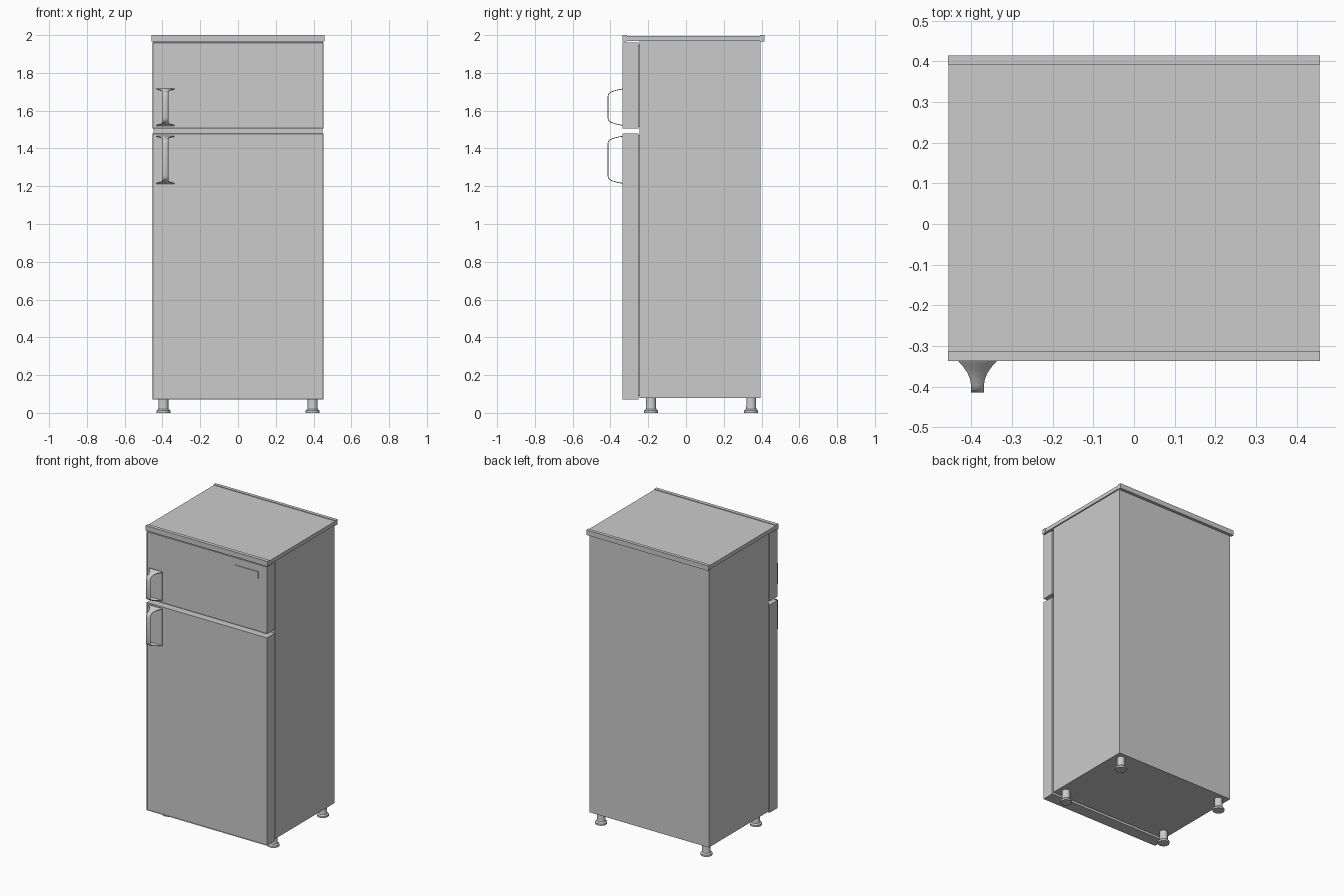
import bpy, bmesh, math
from mathutils import Vector

if "Cube" in bpy.data.objects:
    bpy.data.objects.remove(bpy.data.objects["Cube"])


def finish(name, bm, smooth=False):
    bmesh.ops.recalc_face_normals(bm, faces=bm.faces)
    me = bpy.data.meshes.new(name)
    bm.to_mesh(me)
    bm.free()
    ob = bpy.data.objects.new(name, me)
    bpy.context.collection.objects.link(ob)
    if smooth:
        bpy.ops.object.select_all(action='DESELECT')
        ob.select_set(True)
        bpy.context.view_layer.objects.active = ob
        bpy.ops.object.shade_smooth_by_angle(angle=math.radians(35))
    return ob


def box_bm(x, y, z):
    bm = bmesh.new()
    bmesh.ops.create_cube(bm, size=1)
    for v in bm.verts:
        v.co = Vector([(a + b) / 2 + c * (b - a) for (a, b), c in zip((x, y, z), v.co)])
    return bm


def box(name, x, y, z):
    return finish(name, box_bm(x, y, z))


def door(name, z0, z1):
    # slab with a thin raised rim around the front panel
    bm = box_bm((-0.452, 0.452), (-0.335, -0.252), (z0, z1))
    bm.normal_update()
    front = min(bm.faces, key=lambda f: f.calc_center_median().y)
    bmesh.ops.inset_region(bm, faces=[front], thickness=0.004)
    for v in front.verts:
        v.co.y += 0.005
    finish(name, bm)


def half_width(y):
    # handle flares out concavely towards the door
    t = max(0.0, min(1.0, (-0.335 - y) / 0.06))
    return 0.016 + 0.034 * (1 - t) ** 1.9


def handle(name, z0, z1):
    # side profile of the strap: upper arm, then its mirror image
    arm = [(-0.330, 0.0), (-0.338, 0.001), (-0.350, 0.003), (-0.365, 0.006), (-0.380, 0.010),
           (-0.394, 0.015), (-0.403, 0.020), (-0.410, 0.028), (-0.413, 0.040)]
    path = [(y, z1 - d) for y, d in arm] + [(y, z0 + d) for y, d in reversed(arm)]
    bm = bmesh.new()
    cx = -0.385
    rows = [[bm.verts.new((cx + s * half_width(y), y, z)) for s in (-1, 1)] for y, z in path]
    for a, b in zip(rows, rows[1:]):
        bm.faces.new((a[0], a[1], b[1], b[0]))
    ob = finish(name, bm, True)
    mod = ob.modifiers.new("thickness", 'SOLIDIFY')
    mod.thickness = 0.004
    mod.offset = 0
    box(name + "_plate", (cx - 0.05, cx + 0.05), (-0.331, -0.336), (z0, z1))


def foot(name, x, y):
    # lathed foot
    profile = [(0, 0), (0.037, 0), (0.037, 0.012), (0.028, 0.020), (0.026, 0.03), (0.026, 0.085), (0, 0.085)]
    bm = bmesh.new()
    vs = [bm.verts.new((r, 0, z)) for r, z in profile]
    es = [bm.edges.new(p) for p in zip(vs, vs[1:])]
    bmesh.ops.spin(bm, geom=vs + es, cent=(0, 0, 0), axis=(0, 0, 1), angle=2 * math.pi, steps=20)
    bmesh.ops.remove_doubles(bm, verts=bm.verts, dist=1e-5)
    finish(name, bm, True).location = (x, y, 0)


# cabinet
box("cabinet", (-0.448, 0.448), (-0.245, 0.395), (0.08, 1.975))

# worktop lid with slightly proud front and back trims
box("lid", (-0.456, 0.456), (-0.312, 0.392), (1.97, 1.996))
box("lid_front_trim", (-0.458, 0.458), (-0.337, -0.312), (1.966, 2.0))
box("lid_back_trim", (-0.458, 0.458), (0.392, 0.415), (1.966, 2.0))

# doors, seals and handles
for label, z0, z1, h0, h1 in (("freezer", 1.505, 1.96, 1.522, 1.715),
                              ("fridge", 0.07, 1.48, 1.215, 1.465)):
    door(label + "_door", z0, z1)
    box(label + "_seal", (-0.438, 0.438), (-0.253, -0.244), (max(z0 + 0.012, 0.09), z1 - 0.012))
    handle(label + "_handle", h0, h1)

# plain trim plate on the freezer door
box("trim_plate", (0.21, 0.385), (-0.335, -0.329), (1.865, 1.91))

# feet
for sx, side in ((-1, "left"), (1, "right")):
    for y, end in ((-0.185, "front"), (0.345, "back")):
        foot(f"{end}_{side}_foot", sx * 0.395, y)
